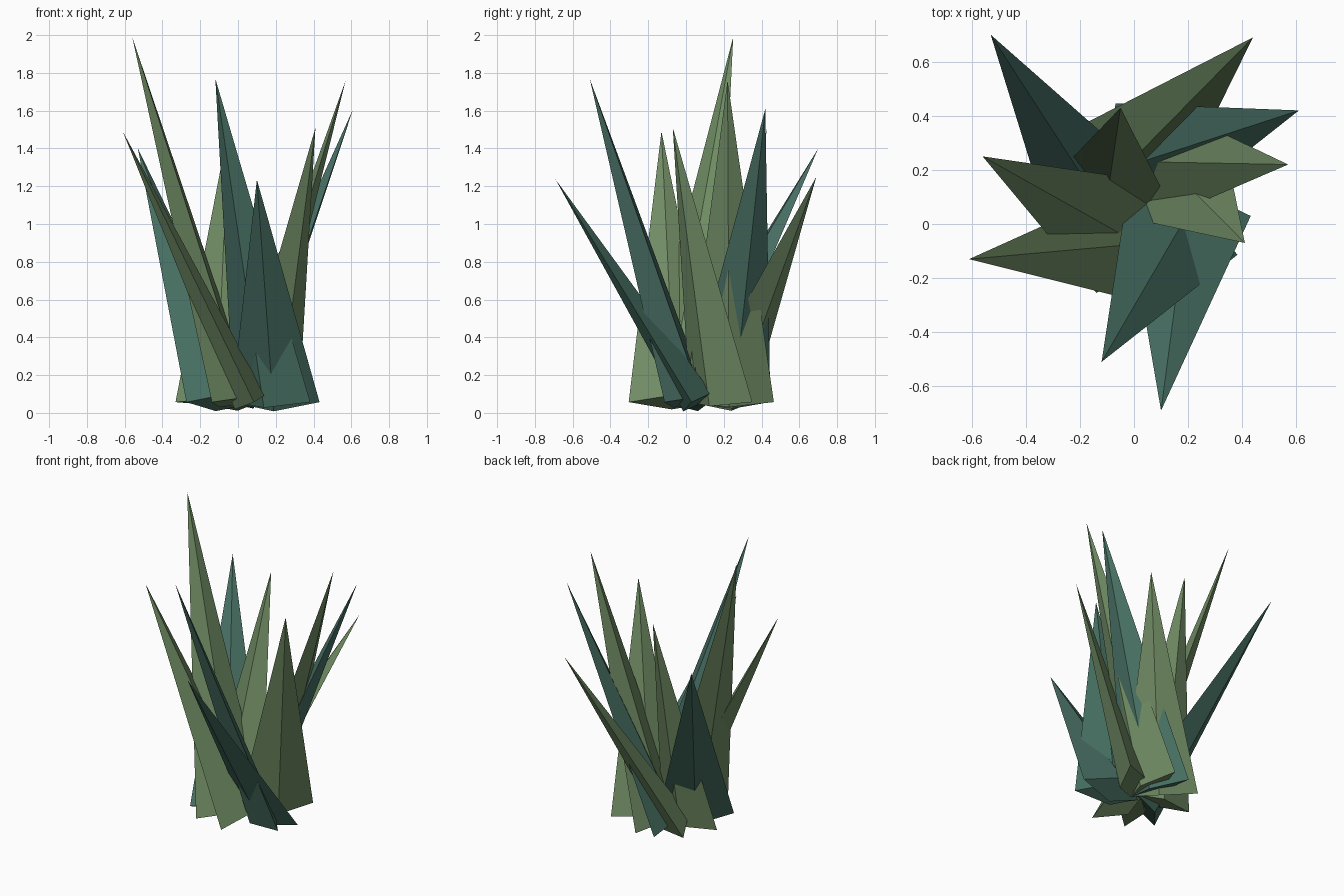
import bpy, bmesh, math
from mathutils import Matrix, Vector

cube = bpy.data.objects.get("Cube")
if cube:
    bpy.data.objects.remove(cube, do_unlink=True)


def flat_material(name, colour):
    mat = bpy.data.materials.new(name)
    mat.use_nodes = True
    mat.diffuse_color = colour
    bsdf = mat.node_tree.nodes["Principled BSDF"]
    bsdf.inputs["Base Color"].default_value = colour
    bsdf.inputs["Roughness"].default_value = 0.9
    return mat


OLIVE = flat_material("olive_green", (0.162, 0.262, 0.127, 1))
TEAL = flat_material("dark_teal", (0.065, 0.162, 0.127, 1))

ROOT = Vector((0.05, 0.08, 0.057))   # point the blades swirl around
OFFSET = 0.15                        # sideways shift of each blade from the root
HALF_WIDTH, HALF_THICK = 0.235, 0.09


def add_blade(index, tip, mat):
    """Slim diamond-based spike, shifted sideways so the clump swirls."""
    reach = Vector(tip) - ROOT
    flat = math.hypot(reach.x, reach.y)
    turn = math.atan2(reach.y, reach.x) + math.acos(OFFSET / flat)
    side = Vector((math.cos(turn), math.sin(turn), 0))
    base = ROOT + side * OFFSET
    axis = Vector(tip) - base
    length = axis.length
    axis.normalize()
    across = axis.cross(side)

    # unit cone with four sides, stretched along the blade's own axes
    frame = Matrix((side * HALF_WIDTH, across * HALF_THICK, axis * length))
    frame = Matrix.Translation(base) @ frame.transposed().to_4x4()
    bm = bmesh.new()
    bmesh.ops.create_cone(bm, cap_ends=True, segments=4, radius1=1, radius2=0,
                          depth=1, matrix=frame @ Matrix.Translation((0, 0, 0.5)))
    bmesh.ops.remove_doubles(bm, verts=bm.verts, dist=0.0001)
    bmesh.ops.recalc_face_normals(bm, faces=bm.faces)
    mesh = bpy.data.meshes.new(f"blade_{index}")
    bm.to_mesh(mesh)
    bm.free()
    mesh.materials.append(mat)
    bpy.context.collection.objects.link(bpy.data.objects.new(f"blade_{index}", mesh))


# Tip of every blade and its colour
blades = [
    ((-0.56, 0.25, 1.99), OLIVE),
    ((-0.61, -0.13, 1.49), OLIVE),
    ((-0.53, 0.70, 1.40), TEAL),
    ((-0.12, -0.51, 1.77), TEAL),
    ((0.10, -0.69, 1.235), TEAL),
    ((0.57, 0.22, 1.76), OLIVE),
    ((0.41, -0.07, 1.51), OLIVE),
    ((0.61, 0.42, 1.61), TEAL),
    ((0.44, 0.69, 1.25), OLIVE),
    ((-0.05, 0.43, 1.51), OLIVE),
]
for i, (tip, mat) in enumerate(blades, 1):
    add_blade(i, tip, mat)
